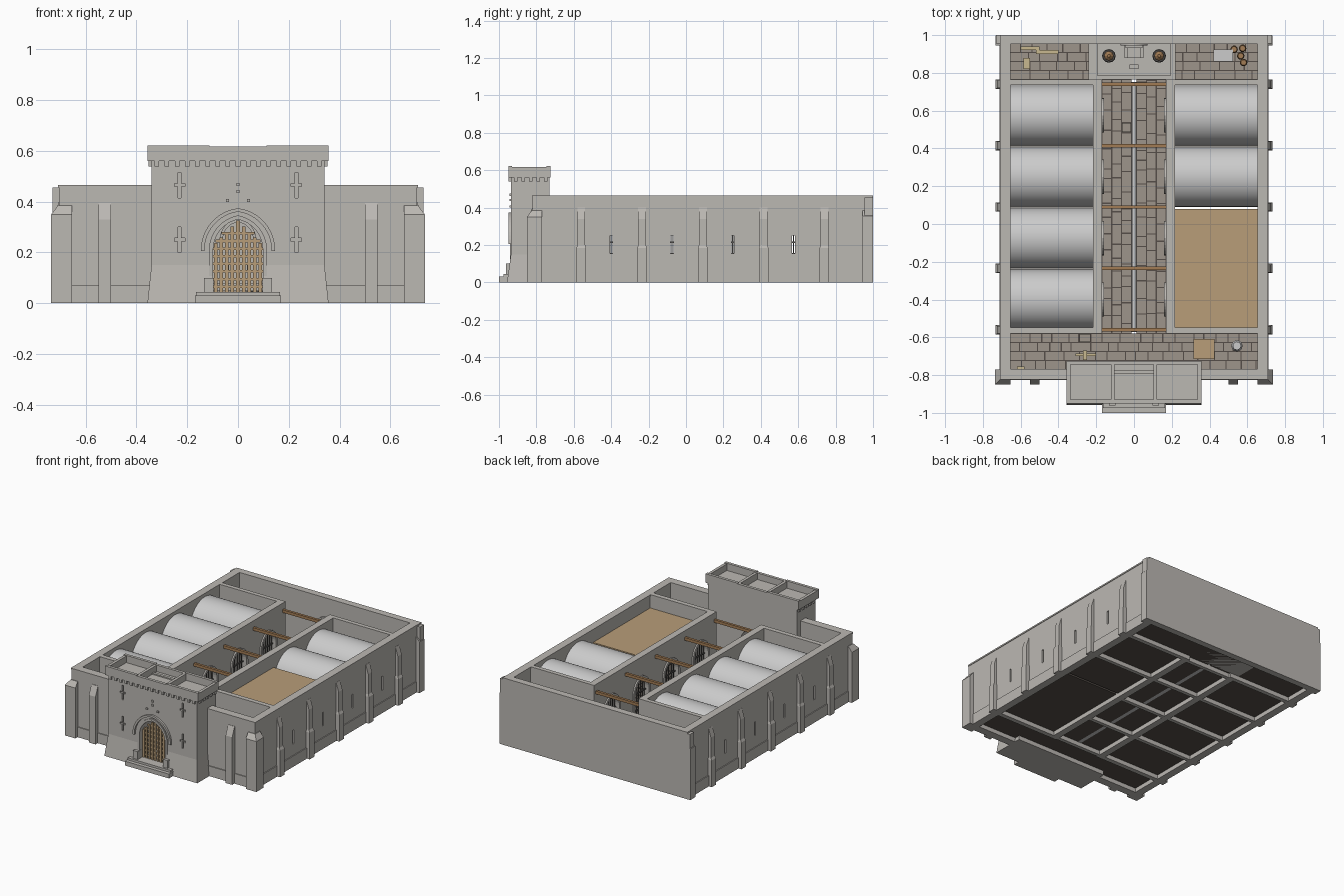
import bpy, bmesh, math, random

if "Cube" in bpy.data.objects:
    bpy.data.objects.remove(bpy.data.objects["Cube"])
random.seed(4)

def mat(name, r, g, b):
    m = bpy.data.materials.new(name)
    m.diffuse_color = (r, g, b, 1)
    m.use_nodes = True
    m.node_tree.nodes["Principled BSDF"].inputs["Base Color"].default_value = m.diffuse_color
    return m

STONE = mat("wall_stone", .50, .48, .45)
FLAG = mat("flagstone", .34, .30, .26)
MORTAR = mat("mortar", .09, .075, .065)
WOOD = mat("wood", .48, .34, .19)
BEAM = mat("beam_wood", .36, .20, .09)
IRON = mat("iron", .10, .095, .09)
STRAW = mat("pale_wood", .58, .48, .28)

def finish(name, bm, material=None):
    bmesh.ops.recalc_face_normals(bm, faces=bm.faces)
    me = bpy.data.meshes.new(name)
    bm.to_mesh(me)
    bm.free()
    ob = bpy.data.objects.new(name, me)
    bpy.context.collection.objects.link(ob)
    if material:
        me.materials.append(material)
    return ob

def lofts(name, stacks, material=STONE):
    """Each stack is a list of rectangles (x0, x1, y0, y1, z) joined upward."""
    bm = bmesh.new()
    for stack in stacks:
        rings = [[bm.verts.new(p) for p in ((a, c, z), (b, c, z), (b, d, z), (a, d, z))]
                 for a, b, c, d, z in stack]
        bm.faces.new(rings[0][::-1])
        bm.faces.new(rings[-1])
        for r, s in zip(rings, rings[1:]):
            for i in range(4):
                j = (i + 1) % 4
                bm.faces.new((r[i], r[j], s[j], s[i]))
    return finish(name, bm, material)

def boxes(name, items, material=STONE):
    return lofts(name, [[(*b[:4], b[4]), (*b[:4], b[5])] for b in items], material)

def prisms(name, profiles, axis, a, b, material=STONE):
    """Extrude (u, z) profiles along x or y from a to b."""
    bm = bmesh.new()
    for pts in profiles:
        ends = [[bm.verts.new((t, u, z) if axis == 'x' else (u, t, z)) for u, z in pts] for t in (a, b)]
        bm.faces.new(ends[0])
        bm.faces.new(ends[1][::-1])
        for i in range(len(pts)):
            j = (i + 1) % len(pts)
            bm.faces.new((ends[0][i], ends[0][j], ends[1][j], ends[1][i]))
    return finish(name, bm, material)

def arch(c, w, z0, zs, h, n=8):
    """Pointed arch outline; h == w gives a round one."""
    R = (w * w + h * h) / (2 * w)
    top = math.asin(min(1, h / R))
    left = [(R - w - R * math.cos(top * i / n), zs + R * math.sin(top * i / n)) for i in range(n + 1)]
    pts = [(-w, z0)] * (z0 < zs) + left
    pts += [(-u, z) for u, z in pts[-2::-1]]
    return [(c + u, z) for u, z in pts]

def band(c, w, t, z0, zs, h, n=8):
    return arch(c, w + t, z0, zs, h + t, n) + arch(c, w, z0, zs, h, n)[::-1]

def cut(ob, cutter):
    m = ob.modifiers.new("cut", 'BOOLEAN')
    m.object, m.operation, m.solver, m.use_self = cutter, 'DIFFERENCE', 'EXACT', True
    bpy.context.view_layer.objects.active = ob
    bpy.ops.object.modifier_apply(modifier=m.name)
    bpy.data.objects.remove(cutter)

def lathe(name, x, y, profile, material, n=12):
    bm = bmesh.new()
    rings = [[bm.verts.new((x + r * math.cos(k * math.tau / n), y + r * math.sin(k * math.tau / n), z))
              for k in range(n)] for r, z in profile]
    for r, s in zip(rings, rings[1:]):
        for k in range(n):
            bm.faces.new((r[k], r[(k + 1) % n], s[(k + 1) % n], s[k]))
    bm.faces.new(rings[0]); bm.faces.new(rings[-1])
    return finish(name, bm, material)

TOP, FL = .465, .048
CELLS = (.575, .25, -.075, -.4)
PIERS = (.74, .415, .09, -.235, -.56)

# Outer walls with window slits, coping and plinth
for s, side in ((-1, "left"), (1, "right")):
    sx = lambda a, b: tuple(sorted((s * a, s * b)))
    wall = boxes(side + "_wall", [(*sx(.658, .705), -.82, 1, 0, .455)])
    cut(wall, boxes("slit_cutter", [(*sx(.6, .8), c - .007, c + .007, .155, .25) for c in CELLS]))
    boxes(side + "_wall_coping", [(*sx(.655, .709), -.82, 1, .455, TOP)])
    boxes(side + "_plinth", [(*sx(.704, .711), -.78, .96, 0, .075)])
    boxes(side + "_front_wall", [(*sx(.3, .705), -.82, -.77, 0, .455), (*sx(.3, .707), -.824, -.768, .455, TOP),
                                 (*sx(.34, .7), -.826, -.81, 0, .07)])
    # Stepped buttresses
    lofts(side + "_buttresses", [[(*sx(.7, .733), y - .025, y + .025, 0), (*sx(.7, .733), y - .025, y + .025, .185),
          (*sx(.7, .725), y - .021, y + .021, .2), (*sx(.7, .725), y - .021, y + .021, .34),
          (*sx(.7, .706), y - .021, y + .021, .4)] for y in PIERS])
    lofts(side + "_front_buttress", [[(*sx(.5, .55), -.85, -.81, 0), (*sx(.5, .55), -.85, -.81, .33),
          (*sx(.5, .55), -.823, -.81, .395)]])
    lofts(side + "_corner_piers", [[(*sx(.655, .736), -.85, -.77, 0), (*sx(.655, .736), -.85, -.77, .35),
          (*sx(.655, .709), -.824, -.77, .385)],
          [(*sx(.66, .733), .945, .999, 0), (*sx(.66, .733), .945, .999, .355), (*sx(.66, .707), .945, .999, .385)]])
    # Corridor wall with barred cell arches
    wall = boxes(side + "_corridor_wall", [(*sx(.17, .217), -.58, .765, 0, TOP)])
    cut(wall, prisms("door_cutter", [arch(c, .075, FL, .23, .09) for c in CELLS], 'x', s * .1, s * .3))
    prisms(side + "_door_arches", [band(c, .073, .018, FL, .23, .09) for c in CELLS], 'x', s * .160, s * .2)
    bars = []
    for c in CELLS:
        for k in range(-3, 4):
            u = k * .02
            bars.append((*sx(.187, .193), c + u - .003, c + u + .003, FL, .31 - abs(u) * .75))
        bars += [(*sx(.185, .195), c - .075, c + .075, z, z + .008) for z in (.09, .15, .21)]
    boxes(side + "_cell_bars", bars, IRON)
    # Cross walls and cell dividers
    boxes(side + "_cross_walls", [(*sx(.2, .67), .735, .765, 0, TOP), (*sx(.2, .67), -.58, -.547, 0, TOP)])
    divs = PIERS[1:4] if s < 0 else PIERS[1:2]
    boxes(side + "_cell_dividers", [(*sx(.2, .67), y - .013, y + .013, 0, .29) for y in divs])
    # Barrel vaults
    for i, c in enumerate(CELLS if s < 0 else CELLS[:2]):
        v = prisms(f"{side}_vault_{i+1}", [band(c, .145, .014, .28, .28, .145, 14)], 'x', s * .217, s * .658, None)
        bpy.ops.object.select_all(action='DESELECT')
        v.select_set(True)
        bpy.context.view_layer.objects.active = v
        bpy.ops.object.shade_smooth_by_angle(angle=math.radians(40))
boxes("back_wall", [(-.73, .73, .955, 1, 0, .455), (-.71, .71, .952, 1, .455, TOP)])
boxes("guard_room_ceiling", [(.217, .658, -.547, .08, .36, .372)], WOOD)

# Stone floors laid in courses
floors = [(-.66, .66, -.77, -.58, 0), (-.66, .66, .765, .955, 0), (-.17, -.013, -.58, .765, 1),
          (.013, .17, -.58, .765, 1), (.217, .658, -.547, .08, 0)]
floors += [(-.658, -.217, c - .155, c + .155, 0) for c in CELLS]
floors += [(.217, .658, c - .155, c + .155, 0) for c in CELLS[:2]]
boxes("floor_beds", [(*f[:4], .03, .042) for f in floors], MORTAR)
stones = []
for x0, x1, y0, y1, flip in floors:
    v0, v1, u0, u1 = (x0, x1, y0, y1) if flip else (y0, y1, x0, x1)
    n = max(1, round((v1 - v0) / .045))
    h = (v1 - v0) / n
    for r in range(n):
        u = u0
        while u < u1 - .01:
            e = min(u1, u + random.uniform(.05, .11))
            cu, cv = (u + .003, e - .003), (v0 + r * h + .003, v0 + (r + 1) * h - .003)
            stones.append((*(cv + cu if flip else cu + cv), .04, FL + random.uniform(-.002, .002)))
            u = e
boxes("flagstones", [b for b in stones if b[1] > b[0] and b[3] > b[2]], FLAG)
boxes("drain_channel", [(-.013, -.006, -.56, .75, .03, .05), (.006, .013, -.56, .75, .03, .05),
                        (-.006, .006, -.56, .75, .03, .038)], None)
boxes("corridor_sills", [(-.18, .18, y - .013, y + .013, 0, .031) for y in PIERS])
boxes("corridor_beams", [(-.175, .175, y - .009, y + .009, .40, .42) for y in PIERS], BEAM)

# Gatehouse with battered base, gate passage and cross-shaped arrow loops
gate = lofts("gatehouse", [[(-.357, .357, -.957, -.73, 0), (-.341, .341, -.936, -.73, .15), (-.341, .341, -.936, -.73, .56)]])
cut(gate, prisms("gate_cutter", [arch(0, .098, .045, .21, .12)], 'y', -1.1, -.6))
loops = []
for x in (-.23, .23):
    for z in (.465, .25):
        loops += [(x - .006, x + .006, -1, -.915, z - .05, z + .05), (x - .021, x + .021, -1, -.916, z - .006, z + .006)]
cut(gate, boxes("loop_cutter", loops))
prisms("gate_surround", [band(0, .098, .016, .045, .21, .12)], 'y', -.942, -.92)
prisms("hood_mould", [band(0, .132, .014, .205, .21, .15, 12)], 'y', -.95, -.925)
boxes("jamb_blocks", [(s * .115 - .018, s * .115 + .018, -.962, -.92, .04, .10) for s in (-1, 1)])
boxes("gate_steps", [(-.17, .17, -1, -.93, 0, .03), (-.165, .165, -.975, -.92, .03, .045)])
boxes("portcullis", [(k * .022 - .007, k * .022 + .007, -.912, -.902, .045, .325 - abs(k) * .022) for k in range(-4, 5)]
      + [(-.098, .098, -.907, -.897, .06 + k * .03, .07 + k * .03) for k in range(6)]
      + [(-.088, .088, -.907, -.897, .24, .25), (-.065, .065, -.907, -.897, .27, .28)], WOOD)
boxes("facade_studs", [(x - .006, x + .006, -.944, -.93, z - .006, z + .006)
      for x, z in ((-.042, .405), (.042, .405), (0, .44), (0, .468))])

# Corbels and parapet
boxes("corbels", [(x * .04 - .009, x * .04 + .009, -.949, -.93, .538, .562) for x in range(-8, 9)]
      + [(*sorted((s * .335, s * .352)), y - .009, y + .009, .538, .562) for s in (-1, 1) for y in (-.91, -.87, -.83, -.79, -.75)])
par = [(-.357, .357, -.95, -.725, .56, .572)]
for a, b, h in ((-.357, -.113, .622), (-.113, .113, .617), (.113, .357, .622)):
    par += [(a, b, -.95, -.93, .57, h), (a, b, -.745, -.725, .57, h)]
par += [(x - .01, x + .01, -.94, -.735, .57, .617) for x in (-.347, -.113, .113, .347)]
par += [(-.113, .113, -.795, -.775, .57, .58)]
boxes("parapet", par)

# Dais with seat, braziers and wall ring
boxes("dais", [(-.24, .22, .765, .955, .03, .062), (-.197, .197, .785, .955, .062, .08)])
boxes("high_seat", [(-.045, .045, .88, .945, .08, .13), (-.045, .045, .932, .95, .13, .24),
                    (-.05, -.035, .88, .945, .13, .16), (.035, .05, .88, .945, .13, .16)])
boxes("footstool", [(-.025, .025, .82, .845, .08, .1)])
for x in (-.133, .133):
    lathe("brazier", x, .89, [(.03, .08), (.012, .09), (.012, .13), (.036, .16), (.032, .165)], IRON)
    lathe("embers", x, .89, [(.028, .16), (.022, .172), (.008, .185)], BEAM, 8)
prisms("seat_arch", [band(0, .06, .012, .15, .25, .07)], 'y', .945, .957)

# Store-room and yard furniture
boxes("pallets", [(-.52, -.40, .9, .92, FL, .075), (-.585, -.55, .82, .88, FL, .07), (-.6, -.5, .92, .94, FL, .07)], STRAW)
boxes("stone_chest", [(.425, .52, .865, .92, FL, .11), (.42, .525, .86, .925, .11, .12)], None)
for x, y in ((.53, .925), (.575, .93), (.565, .89), (.58, .925 - .07)):
    lathe("barrel", x, y, [(.015, FL), (.02, .075), (.02, .09), (.015, .115)], BEAM, 10)
boxes("yard_table", [(.315, .425, -.715, -.61, .10, .112)]
      + [(x, x + .012, y, y + .012, FL, .1) for x in (.322, .406) for y in (-.708, -.63)], WOOD)
lathe("stone_urn", .545, -.645, [(.02, FL), (.03, .07), (.03, .09), (.018, .11), (.022, .12)], None)
boxes("yard_planks", [(-.31, -.2, -.7, -.685, FL, .065), (-.27, -.25, -.72, -.67, FL, .08), (-.62, -.58, -.77, -.755, FL, .15)], STRAW)
